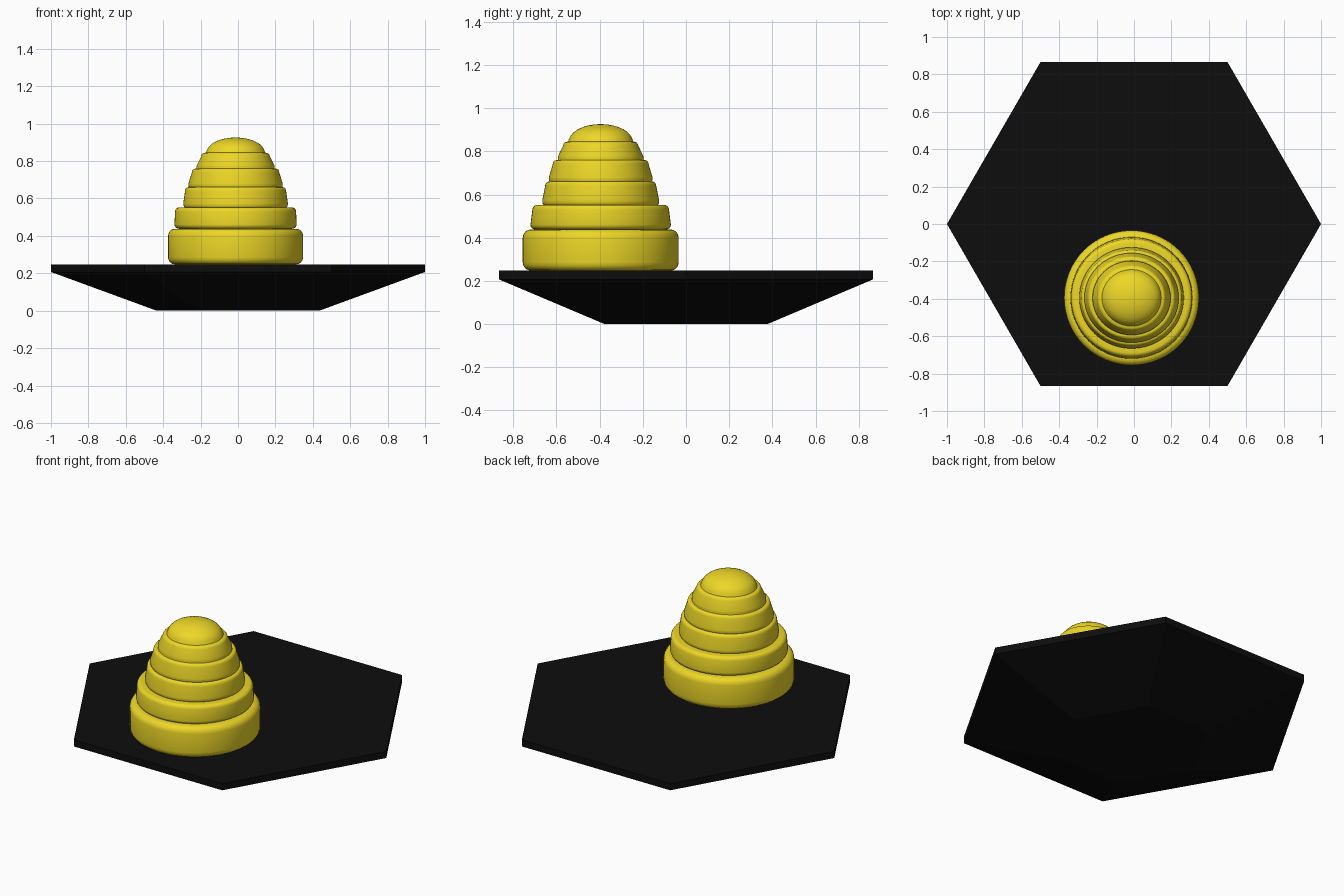
import bpy, bmesh, math

if "Cube" in bpy.data.objects:
    bpy.data.objects.remove(bpy.data.objects["Cube"])


def material(name, color):
    m = bpy.data.materials.new(name)
    m.diffuse_color = color
    m.use_nodes = True
    m.node_tree.nodes["Principled BSDF"].inputs["Base Color"].default_value = m.diffuse_color
    return m


def lathe(name, profile, steps, mat, loc=(0, 0, 0), stretch=None):
    """Revolve (radius, z) points; stretch gives an x/y flattening per height."""
    bm = bmesh.new()
    rings = []
    for r, z in profile:
        k = stretch(z) if stretch else 0
        rings.append([bm.verts.new((r * (1 + k) * math.cos(2 * math.pi * i / steps),
                                    r * (1 - k) * math.sin(2 * math.pi * i / steps), z))
                      for i in range(steps)])
    for a, b in zip(rings, rings[1:]):
        for i in range(steps):
            j = (i + 1) % steps
            bm.faces.new((a[i], a[j], b[j], b[i]))
    bm.faces.new(rings[0][::-1])
    bm.faces.new(rings[-1])
    me = bpy.data.meshes.new(name)
    bm.to_mesh(me)
    bm.free()
    ob = bpy.data.objects.new(name, me)
    ob.location = loc
    me.materials.append(mat)
    bpy.context.collection.objects.link(ob)
    return ob


black = material("black", (0.004, 0.004, 0.004, 1))
yellow = material("yellow", (0.85, 0.68, 0.02, 1))

# Hexagonal tapered base
lathe("hexagon_base", [(0.435, 0), (1, 0.207), (1, 0.248)], 6, black)

# Stacked hive tiers: bottom z, top z, bottom / widest / upper / top radius
tiers = [
    (0.248, 0.438, 0.325, 0.361, 0.361, 0.325),
    (0.438, 0.552, 0.302, 0.326, 0.320, 0.298),
    (0.552, 0.660, 0.268, 0.275, 0.264, 0.248),
    (0.660, 0.759, 0.243, 0.246, 0.228, 0.212),
    (0.759, 0.845, 0.204, 0.203, 0.178, 0.155),
]
profile = []
for z0, z1, r0, r1, r2, r3 in tiers:
    h = z1 - z0
    c = 0.2 * h
    n = 4
    # rounded lower corner, side, rounded upper corner
    for i in range(n + 1):
        t = i / n * math.pi / 2
        profile.append((r0 + (r1 - r0) * math.sin(t), z0 + c * (1 - math.cos(t))))
    for i in range(n + 1):
        t = i / n * math.pi / 2
        profile.append((r3 + (r2 - r3) * math.cos(t), z1 - c * (1 - math.sin(t))))
# Rounded cap
for i in range(1, 9):
    t = i / 8.2 * math.pi / 2
    profile.append((0.152 * math.cos(t), 0.845 + 0.081 * math.sin(t)))

hive = lathe("hive", profile, 64, yellow, (-0.013, -0.395, 0),
             lambda z: 0.025 * min(1, max(0, (z - 0.44) / 0.2)))
bpy.context.view_layer.objects.active = hive
hive.select_set(True)
bpy.ops.object.shade_smooth_by_angle(angle=math.radians(40))
